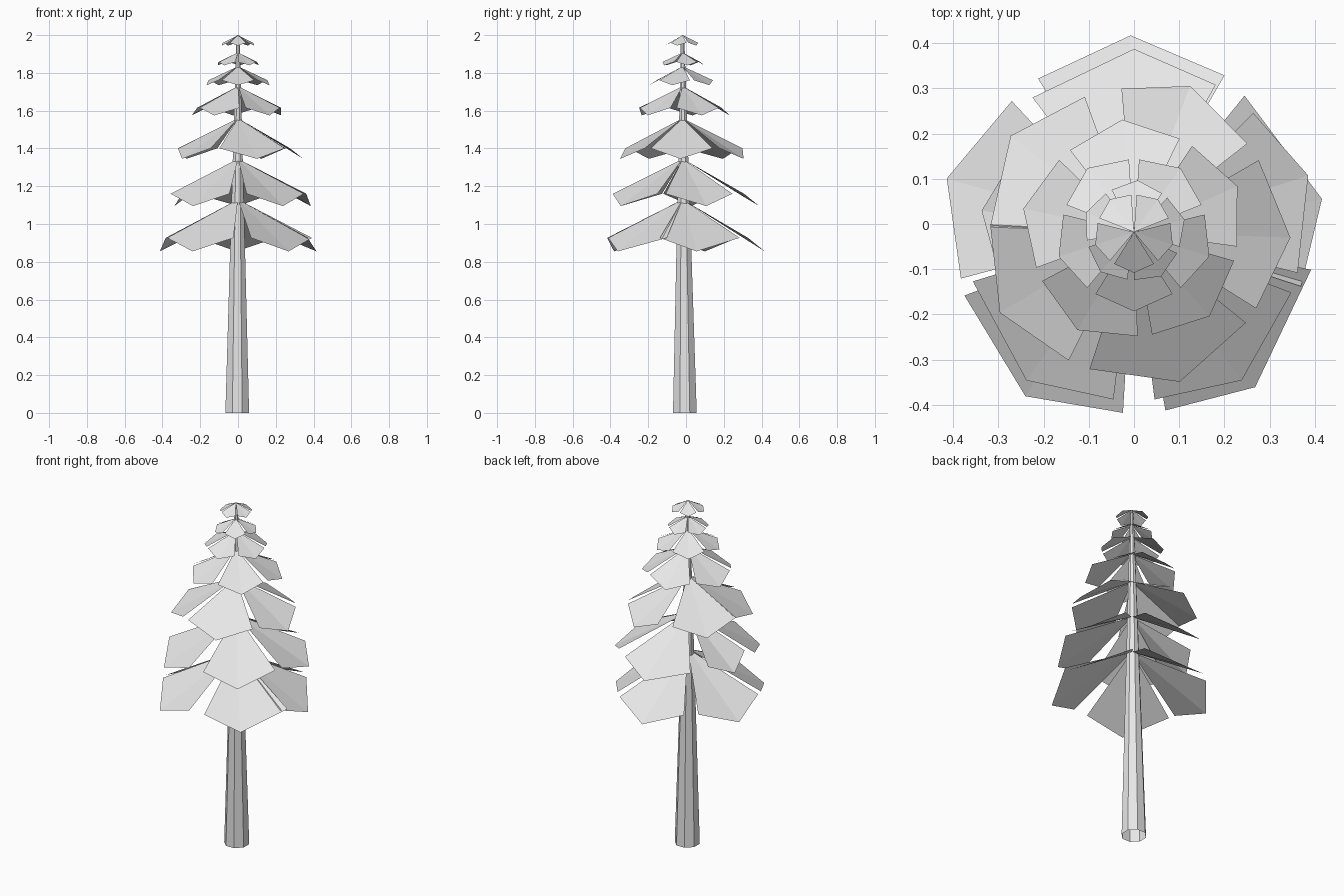
import bpy
import bmesh
from math import sin, cos, radians, pi
from mathutils import Vector

cube = bpy.data.objects.get("Cube")
if cube:
    bpy.data.objects.remove(cube)

grey = bpy.data.materials.new("pale_grey")
grey.use_nodes = True
colour = (0.8, 0.8, 0.8, 1)
grey.diffuse_color = colour
grey.node_tree.nodes["Principled BSDF"].inputs["Base Color"].default_value = colour

AXIS = Vector((0, -0.018, 0))


def finish(bm, name):
    mesh = bpy.data.meshes.new(name)
    bm.to_mesh(mesh)
    bm.free()
    mesh.materials.append(grey)
    obj = bpy.data.objects.new(name, mesh)
    bpy.context.collection.objects.link(obj)
    return obj


def polar(angle, radius, z):
    a = radians(angle)
    return AXIS + Vector((radius * cos(a), radius * sin(a), z))


# Tapered eight-sided trunk, open underneath, leaning very slightly
def build_trunk():
    bm = bmesh.new()
    rings = []
    for x, y, z, radius in ((-0.004, -0.006, 0, 0.068), (0, -0.018, 1.98, 0.01)):
        rings.append([bm.verts.new((x + radius * cos((i + 0.5) * pi / 4),
                                    y + radius * sin((i + 0.5) * pi / 4), z))
                      for i in range(8)])
    low, high = rings
    for i in range(8):
        j = (i + 1) % 8
        bm.faces.new((low[i], low[j], high[j], high[i]))
    bm.faces.new(high)
    finish(bm, "trunk")


# One whorl of drooping kite-shaped boughs, each creased along its middle
def build_whorl(name, top, reach, drop, boughs):
    bm = bmesh.new()
    for angle, right, left, size in boughs:
        apex = bm.verts.new(polar(0, 0, top))
        tip = bm.verts.new(polar(angle, reach * size, top - drop))
        a = bm.verts.new(polar(angle - right, 0.92 * reach * size, top - 0.74 * drop))
        b = bm.verts.new(polar(angle + left, 0.92 * reach * size, top - 0.74 * drop))
        bm.faces.new((apex, a, tip))
        bm.faces.new((apex, tip, b))
    finish(bm, name)


def even(start):
    return [(start + 72 * i, 32, 32, 1) for i in range(5)]


build_trunk()

# Each bough: direction, spread to either side, relative size
lowest = [(91, 31, 31, 1), (164, 31, 31, 0.99), (236.5, 36, 30, 1),
          (308, 28, 40, 1), (10, 28, 41, 0.97)]
second = [(90, 29, 37, 1), (172, 27, 27, 0.84), (234, 37, 29, 1),
          (306, 29, 33, 1), (18, 32, 27, 1)]
third = [(69, 31, 26, 1), (142, 32, 36, 1), (211, 34, 32, 1),
         (287, 35, 34, 1), (358, 30, 32, 1)]

whorls = [
    (1.13, 0.435, 0.275, lowest),
    (1.345, 0.405, 0.25, second),
    (1.56, 0.346, 0.215, third),
    (1.73, 0.25, 0.155, even(96)),
    (1.835, 0.175, 0.1, even(54)),
    (1.908, 0.115, 0.068, even(86)),
    (2.0, 0.09, 0.055, even(54)),
]
for number, whorl in enumerate(whorls, 1):
    build_whorl(f"bough_whorl_{number}", *whorl)
